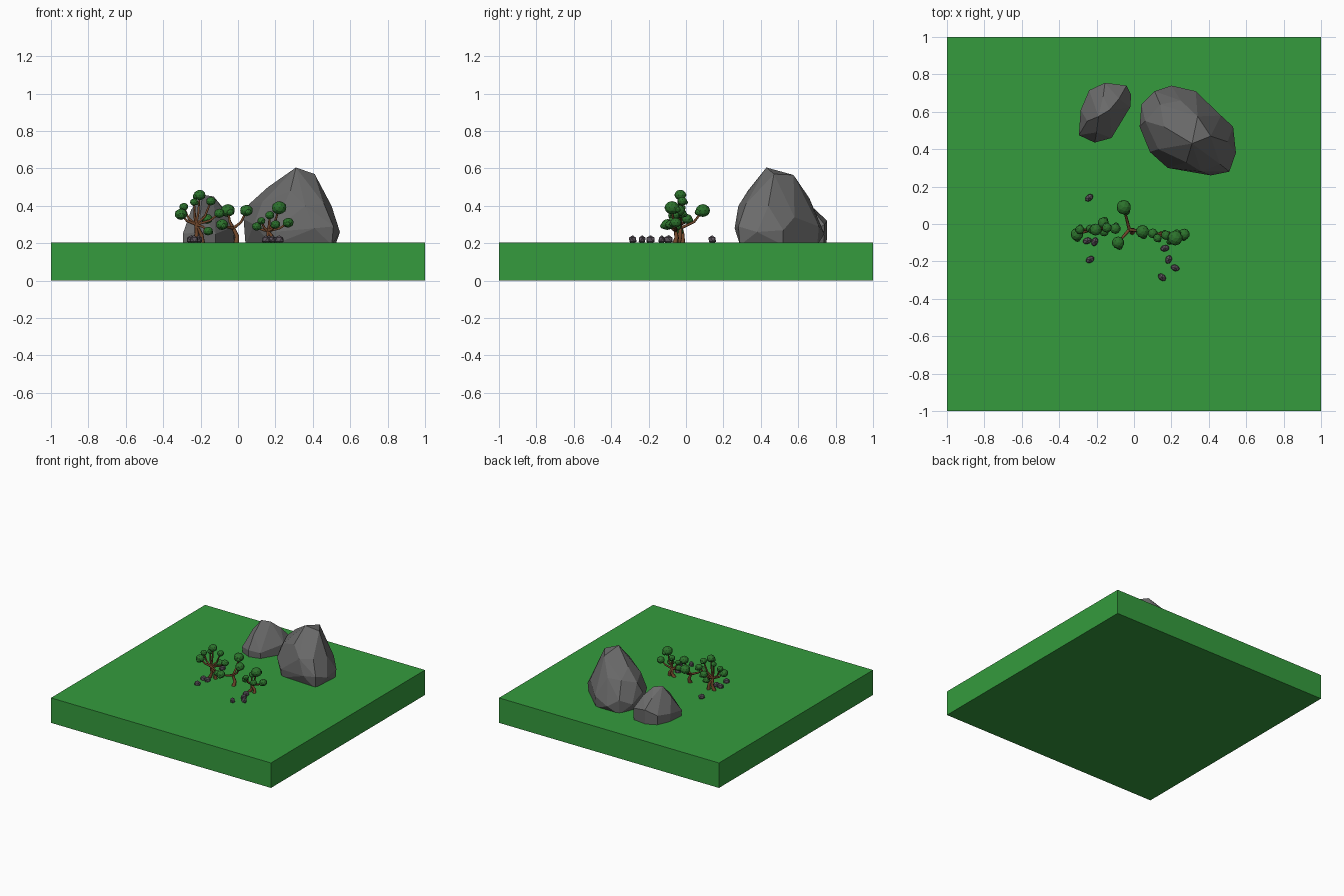
import bpy, bmesh, math, random
from mathutils import Vector, Matrix

if "Cube" in bpy.data.objects:
    bpy.data.objects.remove(bpy.data.objects["Cube"])

random.seed(4)
TOP = 0.205  # height of the grass surface


def material(name, rgb):
    m = bpy.data.materials.new(name)
    m.diffuse_color = (*rgb, 1)
    m.use_nodes = True
    m.node_tree.nodes["Principled BSDF"].inputs["Base Color"].default_value = m.diffuse_color
    return m


GRASS = material("grass green", (0.035, 0.33, 0.047))
STONE = material("stone grey", (0.145, 0.145, 0.145))
PEBBLE = material("pebble grey", (0.11, 0.09, 0.11))
LEAF = material("leaf green", (0.025, 0.17, 0.025))
BARK = material("bark brown", (0.17, 0.065, 0.025))


def finish(bm, name, mat):
    bmesh.ops.recalc_face_normals(bm, faces=bm.faces)
    me = bpy.data.meshes.new(name)
    bm.to_mesh(me)
    bm.free()
    me.materials.append(mat)
    ob = bpy.data.objects.new(name, me)
    bpy.context.collection.objects.link(ob)
    return ob


def hull(name, points, mat):
    """Faceted boulder wrapped around a few points."""
    bm = bmesh.new()
    for p in points:
        bm.verts.new(p)
    res = bmesh.ops.convex_hull(bm, input=bm.verts)
    junk = [g for g in res["geom_interior"] if isinstance(g, bmesh.types.BMVert)]
    bmesh.ops.delete(bm, geom=junk, context="VERTS")
    bmesh.ops.dissolve_limit(bm, angle_limit=math.radians(7), verts=bm.verts, edges=bm.edges)
    return finish(bm, name, mat)


def ring(outline, centre, scale, z):
    """Scaled copy of an outline at height z, used under the boulder's bulge."""
    return [(centre[0] + (x - centre[0]) * scale, centre[1] + (y - centre[1]) * scale, z)
            for x, y in outline]


# Ground slab
bm = bmesh.new()
bmesh.ops.create_cube(bm, size=1, matrix=Matrix.Translation((0, 0, TOP / 2)) @ Matrix.Diagonal((2, 2, TOP, 1)))
finish(bm, "ground_slab", GRASS)

# Large boulder
big = [(0.03, 0.52), (0.04, 0.64), (0.11, 0.71), (0.20, 0.74), (0.33, 0.71), (0.465, 0.58),
       (0.53, 0.52), (0.545, 0.38), (0.51, 0.28), (0.41, 0.26), (0.18, 0.30), (0.085, 0.385)]
heights = [0.33, 0.27, 0.31, 0.25, 0.29, 0.34, 0.27, 0.26, 0.29, 0.28, 0.26, 0.30]
pts = [(x, y, z) for (x, y), z in zip(big, heights)]
pts += ring(big[::2], (0.29, 0.5), 0.96, 0.19)
pts += [(0.31, 0.43, 0.605), (0.41, 0.47, 0.57), (0.245, 0.49, 0.56), (0.34, 0.575, 0.565),
        (0.16, 0.52, 0.50), (0.06, 0.55, 0.41), (0.14, 0.64, 0.44), (0.25, 0.66, 0.44),
        (0.50, 0.44, 0.40), (0.46, 0.32, 0.41), (0.36, 0.28, 0.40), (0.28, 0.33, 0.48),
        (0.13, 0.40, 0.42)]
hull("large_boulder", pts, STONE)

# Small boulder
small = [(-0.015, 0.69), (-0.04, 0.74), (-0.155, 0.755), (-0.24, 0.715), (-0.285, 0.61),
         (-0.295, 0.475), (-0.21, 0.435), (-0.12, 0.46), (-0.02, 0.625)]
heights = [0.27, 0.30, 0.32, 0.28, 0.27, 0.25, 0.26, 0.25, 0.29]
pts = [(x, y, z) for (x, y), z in zip(small, heights)]
pts += ring(small, (-0.16, 0.6), 0.98, 0.19)
pts += [(-0.19, 0.575, 0.46), (-0.13, 0.61, 0.45), (-0.165, 0.68, 0.39), (-0.08, 0.67, 0.39),
        (-0.25, 0.55, 0.38), (-0.20, 0.49, 0.37)]
hull("small_boulder", pts, STONE)

# Pebbles
pebbles = [(-0.24, 0.14), (-0.25, -0.09), (-0.21, -0.095), (-0.235, -0.19),
           (0.165, -0.13), (0.185, -0.19), (0.22, -0.235), (0.15, -0.285)]
for i, (x, y) in enumerate(pebbles):
    bm = bmesh.new()
    m = (Matrix.Translation((x, y, 0.219)) @ Matrix.Rotation(random.uniform(0, 3), 4, "Z")
         @ Matrix.Diagonal((0.027, 0.019, 0.024, 1)))
    bmesh.ops.create_icosphere(bm, subdivisions=1, radius=1, matrix=m)
    finish(bm, f"pebble_{i + 1}", PEBBLE)


def tree(name, bases, fork, blobs, thick):
    """Crooked trunk and branches, each branch ending in a leaf ball."""
    cu = bpy.data.curves.new(name + "_branches", "CURVE")
    cu.dimensions = "3D"
    cu.bevel_depth = 1
    cu.bevel_resolution = 1
    cu.use_fill_caps = True

    def limb(points, radii):
        s = cu.splines.new("POLY")
        s.points.add(len(points) - 1)
        for p, co, r in zip(s.points, points, radii):
            p.co = (*co, 1)
            p.radius = r

    fork = Vector(fork)
    for x, y in bases:
        b = Vector((x, y, TOP - 0.01))
        limb([b, b.lerp(fork, 0.5) + Vector((0.012, 0.006, 0)), fork],
             [thick * 1.4, thick, thick * 0.8])
    bm = bmesh.new()
    for x, y, z, r in blobs:
        end = Vector((x, y, z))
        bend = fork.lerp(end, 0.6)
        bend.z = fork.z + (end.z - fork.z) * 0.35
        limb([fork, bend, end], [thick * 0.75, thick * 0.6, thick * 0.45])
        # main leaf ball plus a smaller bump beside it
        a = random.uniform(0, 6.28)
        side = Vector((math.cos(a), math.sin(a), -0.35)) * r * 0.65
        for c, q in ((end, r), (end + side, r * 0.55)):
            bmesh.ops.create_icosphere(bm, subdivisions=2, radius=q,
                                       matrix=Matrix.Translation(c) @ Matrix.Diagonal((1, 1, 0.88, 1)))
    finish(bm, name + "_leaves", LEAF)
    ob = bpy.data.objects.new(name + "_branches", cu)
    cu.materials.append(BARK)
    bpy.context.collection.objects.link(ob)
    bpy.ops.object.select_all(action="DESELECT")
    ob.select_set(True)
    bpy.context.view_layer.objects.active = ob
    bpy.ops.object.convert(target="MESH")


# Three bonsai-like trees
tree("left_tree", [(-0.24, -0.03), (-0.19, -0.02)], (-0.225, -0.03, 0.30),
     [(-0.305, -0.055, 0.355, 0.034), (-0.29, -0.03, 0.395, 0.024), (-0.205, -0.03, 0.458, 0.032),
      (-0.145, -0.02, 0.425, 0.026), (-0.165, 0.005, 0.33, 0.03), (-0.16, -0.04, 0.265, 0.026),
      (-0.10, -0.025, 0.36, 0.028), (-0.235, -0.025, 0.42, 0.022)], 0.011)
tree("middle_tree", [(-0.01, -0.045)], (-0.025, -0.03, 0.28),
     [(-0.055, 0.09, 0.375, 0.039), (-0.085, -0.10, 0.30, 0.033), (0.045, -0.04, 0.375, 0.035)],
     0.012)
tree("right_tree", [(0.14, -0.055), (0.19, -0.06)], (0.16, -0.055, 0.265),
     [(0.22, -0.075, 0.39, 0.04), (0.17, -0.06, 0.35, 0.025), (0.20, -0.085, 0.30, 0.026),
      (0.268, -0.055, 0.31, 0.03), (0.125, -0.075, 0.32, 0.022), (0.10, -0.05, 0.29, 0.026)],
     0.011)
